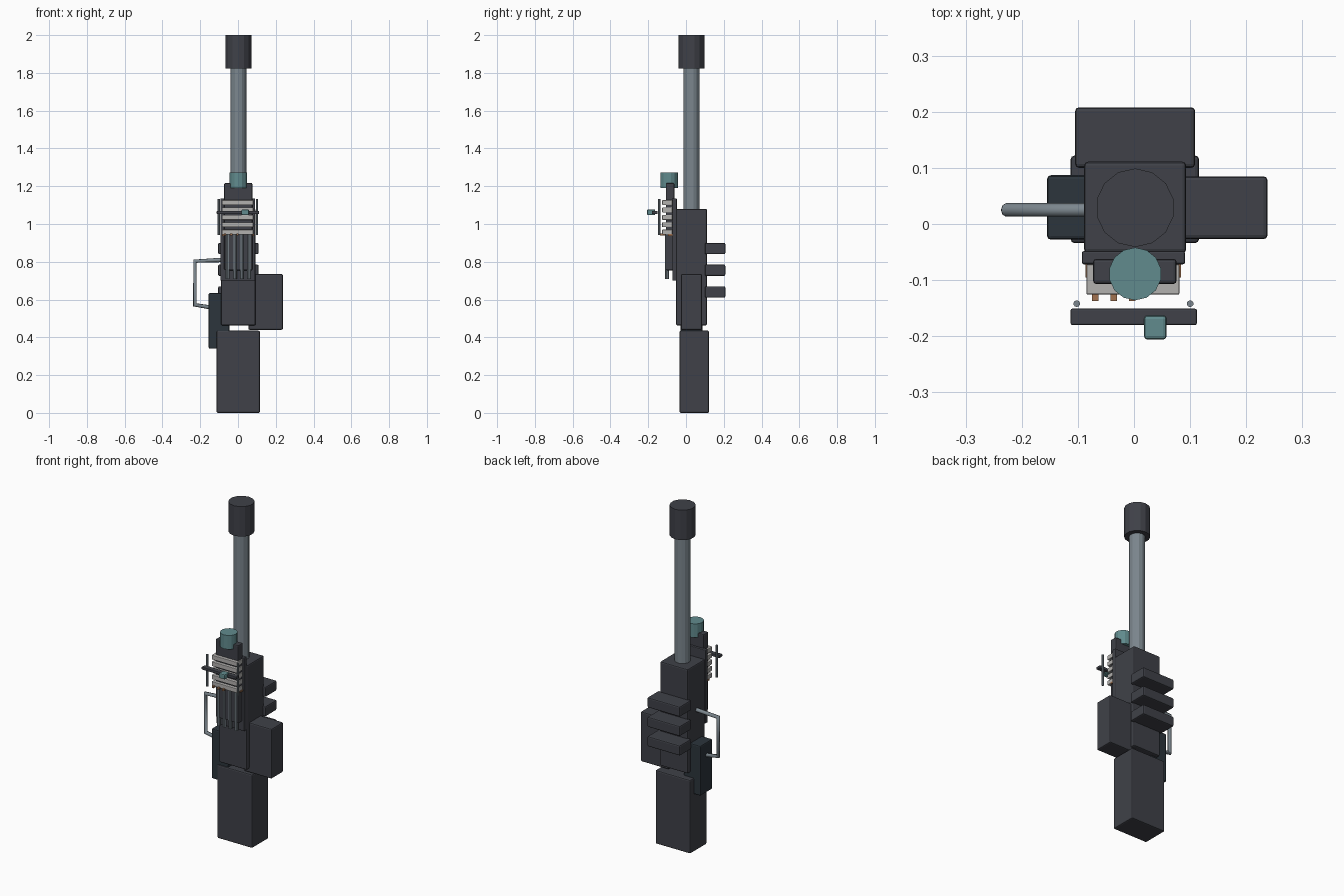
import bpy, bmesh
from mathutils import Vector

if "Cube" in bpy.data.objects:
    bpy.data.objects.remove(bpy.data.objects["Cube"])


def material(name, rgb):
    m = bpy.data.materials.new(name)
    m.diffuse_color = (*rgb, 1)
    m.use_nodes = True
    m.node_tree.nodes["Principled BSDF"].inputs["Base Color"].default_value = m.diffuse_color
    return m


DARK = material("dark_casing", (0.05, 0.053, 0.065))
NAVY = material("navy_casing", (0.025, 0.035, 0.045))
STEEL = material("steel", (0.2, 0.24, 0.27))
TEAL = material("teal", (0.12, 0.26, 0.27))
PALE = material("pale_metal", (0.45, 0.44, 0.43))
COPPER = material("copper", (0.36, 0.17, 0.08))


def finish(name, bm, mat):
    bmesh.ops.recalc_face_normals(bm, faces=bm.faces)
    me = bpy.data.meshes.new(name)
    bm.to_mesh(me)
    bm.free()
    me.materials.append(mat)
    ob = bpy.data.objects.new(name, me)
    bpy.context.collection.objects.link(ob)
    return ob


def box(name, x, y, z, mat=DARK, bevel=0.007):
    """Bevelled box from (min, max) ranges."""
    bm = bmesh.new()
    bmesh.ops.create_cube(bm, size=1)
    for v in bm.verts:
        v.co = [(a + b) / 2 + c * (b - a) for (a, b), c in zip((x, y, z), v.co)]
    ob = finish(name, bm, mat)
    if bevel:
        mod = ob.modifiers.new("bevel", 'BEVEL')
        mod.width = bevel
        mod.segments = 2
    return ob


def rod(name, a, b, r, mat, sides=14):
    """Cylinder running from point a to point b."""
    a, b = Vector(a), Vector(b)
    bm = bmesh.new()
    bmesh.ops.create_cone(bm, cap_ends=True, segments=sides, radius1=r, radius2=r,
                          depth=(b - a).length)
    ob = finish(name, bm, mat)
    ob.location = (a + b) / 2
    ob.rotation_euler = (b - a).to_track_quat('Z', 'Y').to_euler()
    return ob


# Lower grip, main body and side housings
box("grip", (-0.113, 0.116), (-0.034, 0.122), (0, 0.435))
box("body", (-0.089, 0.093), (-0.052, 0.111), (0.463, 1.08))
box("right_housing", (0.055, 0.238), (-0.027, 0.085), (0.44, 0.735))
box("left_housing", (-0.155, -0.045), (-0.028, 0.087), (0.34, 0.635), NAVY)

# Cooling fins at the back
for i in range(3):
    z = 0.64 + 0.115 * i
    box(f"back_fin_{i}", (-0.105, 0.109), (0.1, 0.208), (z - 0.03, z + 0.03))

# Barrel and end cap
rod("barrel", (0.002, 0.029, 1.06), (0.002, 0.029, 1.84), 0.043, STEEL)
rod("barrel_cap", (0.002, 0.029, 1.823), (0.002, 0.029, 2.0), 0.07, DARK)

# Side handle bent from a tube
cu = bpy.data.curves.new("side_handle", 'CURVE')
cu.dimensions = '3D'
cu.bevel_depth = 0.012
cu.bevel_resolution = 2
cu.use_fill_caps = True
sp = cu.splines.new('POLY')
path = [(-0.08, 0.81), (-0.228, 0.803), (-0.228, 0.572), (-0.08, 0.548)]
sp.points.add(len(path) - 1)
for p, (x, z) in zip(sp.points, path):
    p.co = (x, 0.025, z, 1)
cu.materials.append(STEEL)
bpy.context.collection.objects.link(bpy.data.objects.new("side_handle", cu))

# Front panel with its backing plate and teal plug
box("backing_plate", (-0.093, 0.091), (-0.072, -0.048), (0.7, 1.135), bevel=0.004)
box("front_panel", (-0.073, 0.076), (-0.107, -0.062), (0.755, 1.217), bevel=0.006)
rod("panel_plug", (0.002, -0.089, 1.19), (0.002, -0.089, 1.272), 0.047, TEAL)

# Stack of pale bars with copper contacts
for i in range(5):
    z = 0.957 + 0.039 * i
    box(f"contact_bar_{i}", (-0.085, 0.081), (-0.126, -0.072), (z - 0.013, z + 0.013),
        PALE, 0.003)
box("contact_plate", (-0.086, 0.084), (-0.095, -0.07), (0.937, 0.947), COPPER, 0)
for i in range(3):
    x = -0.069 + 0.033 * i
    box(f"contact_tab_{i}", (x - 0.006, x + 0.006), (-0.137, -0.1), (0.939, 0.95), COPPER, 0)

# Vertical feed rods below the bars
for i in range(4):
    x = -0.055 + 0.038 * i
    rod(f"feed_rod_{i}", (x, -0.1, 0.71), (x, -0.1, 0.95), 0.011, STEEL, 10)

# Slider rail, guide pins and knob
for side, x in (("left", -0.102), ("right", 0.1)):
    rod(f"guide_pin_{side}", (x, -0.142, 0.943), (x, -0.142, 1.132), 0.006, STEEL, 10)
box("slider_rail", (-0.113, 0.112), (-0.18, -0.151), (1.053, 1.069), bevel=0.003)
box("slider_knob", (0.018, 0.058), (-0.206, -0.163), (1.047, 1.077), TEAL, 0.006)
